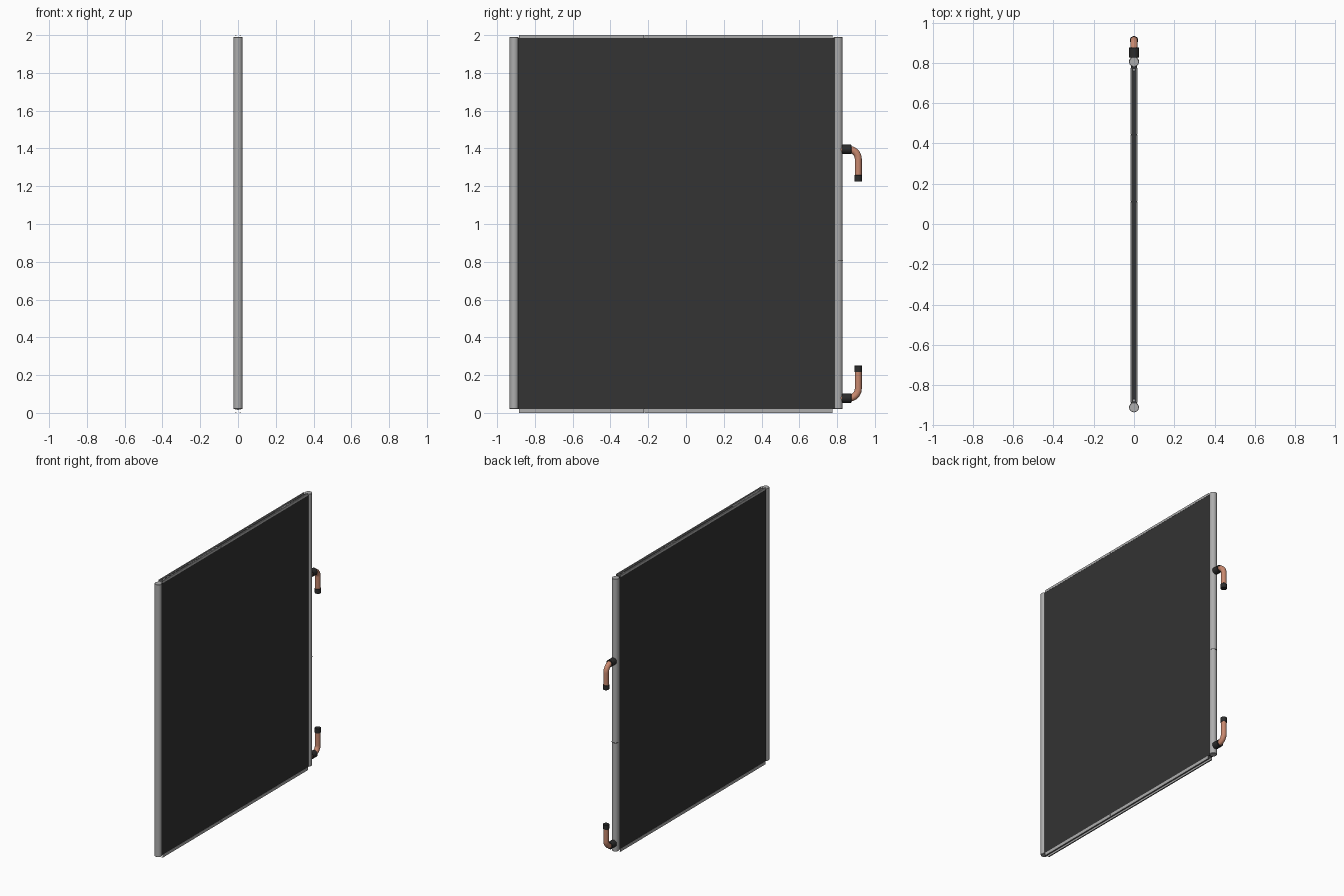
import bpy, bmesh, math
from mathutils import Vector

if "Cube" in bpy.data.objects:
    bpy.data.objects.remove(bpy.data.objects["Cube"])


def material(name, rgb):
    m = bpy.data.materials.new(name)
    m.diffuse_color = (*rgb, 1)
    m.use_nodes = True
    m.node_tree.nodes["Principled BSDF"].inputs["Base Color"].default_value = m.diffuse_color
    return m


ALU = material("aluminium grey", (0.42, 0.42, 0.42))
CORE = material("core dark grey", (0.033, 0.033, 0.033))
COPPER = material("copper", (0.58, 0.25, 0.16))
BLACK = material("sleeve black", (0.025, 0.025, 0.025))


def finish(bm, name, mat, smooth=True):
    bmesh.ops.recalc_face_normals(bm, faces=bm.faces)
    me = bpy.data.meshes.new(name)
    bm.to_mesh(me)
    bm.free()
    ob = bpy.data.objects.new(name, me)
    bpy.context.collection.objects.link(ob)
    me.materials.append(mat)
    if smooth:
        bpy.ops.object.select_all(action='DESELECT')
        ob.select_set(True)
        bpy.context.view_layer.objects.active = ob
        bpy.ops.object.shade_smooth_by_angle(angle=math.radians(35))
    return ob


def box(name, lo, hi, mat):
    bm = bmesh.new()
    bmesh.ops.create_cube(bm, size=1)
    for v in bm.verts:
        v.co = Vector([a + (b - a) * (c + 0.5) for a, b, c in zip(lo, hi, v.co)])
    return finish(bm, name, mat, False)


def lathe(name, start, end, profile, mat, sides=40):
    """Rings of (distance along axis, radius), capped at both ends."""
    start, end = Vector(start), Vector(end)
    rot = (end - start).to_track_quat('Z', 'Y')
    bm = bmesh.new()
    rings = []
    for d, r in profile:
        rings.append([bm.verts.new(start + rot @ Vector(
            (r * math.cos(t), r * math.sin(t), d)))
            for t in (2 * math.pi * i / sides for i in range(sides))])
    for a, b in zip(rings, rings[1:]):
        for i in range(sides):
            j = (i + 1) % sides
            bm.faces.new((a[i], a[j], b[j], b[i]))
    bm.faces.new(rings[0])
    bm.faces.new(rings[-1])
    return finish(bm, name, mat)


def rod(name, start, end, r, mat, chamfer=0.002):
    n = (Vector(end) - Vector(start)).length
    c = chamfer
    return lathe(name, start, end, [(0, r - c), (c, r), (n - c, r), (n, r - c)], mat)


# finned core between the headers
box("coil_core", (-0.016, -0.89, 0.02), (0.016, 0.785, 1.986), CORE)

# vertical header tubes
for name, y in (("left_header", -0.91), ("right_header", 0.805)):
    rod(name, (0, y, 0.02), (0, y, 1.99), 0.0245, ALU)

# baffle plate slotted into the right header
rod("header_baffle", (0, 0.8065, 0.803), (0, 0.8065, 0.807), 0.0245, BLACK, 0.0005)


# lipped channel segments closing the top and bottom edges of the core
def channel(name, y0, y1, base, tip):
    s = 1 if tip > base else -1
    w, t, lip = 0.017, 0.002, 0.008
    half = [(w, base), (w, tip), (w - lip, tip), (w - lip, tip - s * t),
            (w - t, tip - s * t), (w - t, base + s * t)]
    profile = half + [(-x, z) for x, z in reversed(half)]
    bm = bmesh.new()
    face = bm.faces.new([bm.verts.new((x, y0, z)) for x, z in profile])
    ext = bmesh.ops.extrude_face_region(bm, geom=[face])
    for v in ext["geom"]:
        if isinstance(v, bmesh.types.BMVert):
            v.co.y = y1
    return finish(bm, name, ALU, False)


STEP = 1.66 / 5
for side, base, tip in (("top", 1.984, 2.0), ("bottom", 0.021, 0.0)):
    for i in range(5):
        y = -0.885 + i * STEP
        channel(f"{side}_channel_{i + 1}", y, y + STEP - 0.0006, base, tip)
    # rivets at the channel ends
    d = 1 if tip > base else -1
    for k, y in enumerate((-0.875, 0.765)):
        rod(f"{side}_rivet_{k + 1}", (0, y, base), (0, y, base + d * 0.007),
            0.006, ALU, 0.001)


# copper connection elbows with black sleeves and end caps
def elbow(label, z, z_end):
    s = 1 if z_end > z else -1
    y_pipe, bend, r = 0.912, 0.05, 0.0185
    path = [(0.82, z)]
    for i in range(13):
        a = math.pi / 2 * i / 12
        path.append((y_pipe - bend + bend * math.sin(a),
                     z + s * bend * (1 - math.cos(a))))
    path.append((y_pipe, z_end - s * 0.002))
    bm = bmesh.new()
    rings = []
    for i, (y, h) in enumerate(path):
        a = math.pi / 2 * min(max(i - 1, 0), 12) / 12
        out = Vector((0, -math.sin(a) * s, math.cos(a)))
        rings.append([bm.verts.new(Vector((0, y, h)) + r * (
            Vector((math.cos(t), 0, 0)) + out * math.sin(t)))
            for t in (2 * math.pi * k / 28 for k in range(28))])
    for p, q in zip(rings, rings[1:]):
        for k in range(28):
            m = (k + 1) % 28
            bm.faces.new((p[k], p[m], q[m], q[k]))
    bm.faces.new(rings[0])
    bm.faces.new(rings[-1])
    finish(bm, label + "_pipe", COPPER)
    rod(label + "_sleeve", (0, 0.826, z), (0, 0.875, z), 0.025, BLACK, 0.001)
    rod(label + "_end_cap", (0, y_pipe, z_end - s * 0.034), (0, y_pipe, z_end),
        0.0205, BLACK, 0.001)


elbow("upper", 1.395, 1.225)
elbow("lower", 0.078, 0.25)
